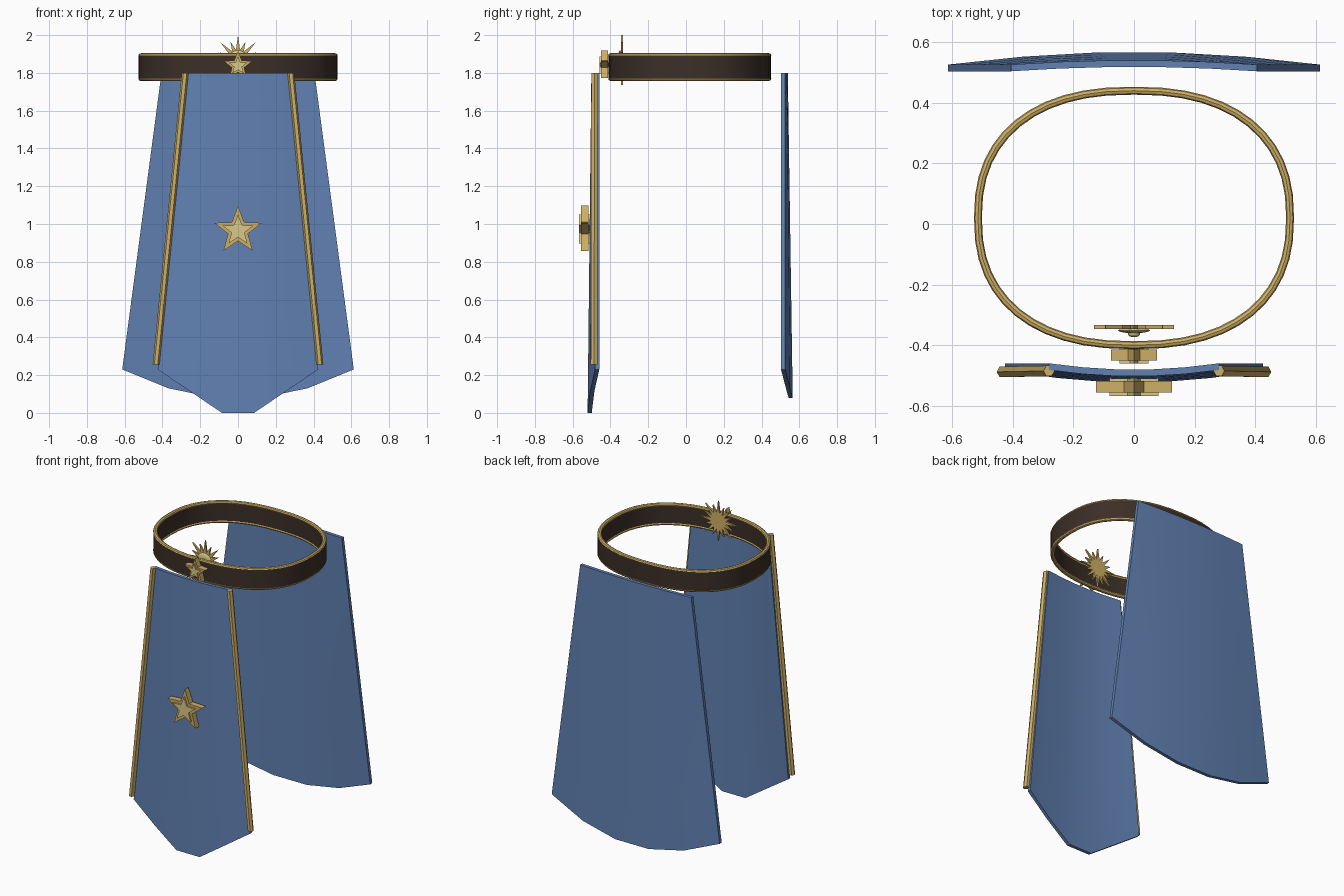
import bpy, bmesh
from math import sin, cos, pi
from mathutils import Vector

if "Cube" in bpy.data.objects:
    bpy.data.objects.remove(bpy.data.objects["Cube"])


def material(name, rgb):
    m = bpy.data.materials.new(name)
    m.diffuse_color = (*rgb, 1)
    m.use_nodes = True
    m.node_tree.nodes["Principled BSDF"].inputs["Base Color"].default_value = m.diffuse_color
    return m


BLUE = material("blue_cloth", (0.12, 0.22, 0.45))
GOLD = material("gold", (0.62, 0.43, 0.13))
PALE = material("pale_gold", (0.70, 0.58, 0.25))
LEATHER = material("leather", (0.045, 0.028, 0.02))


def finish(name, bm, mat, smooth=None):
    bmesh.ops.recalc_face_normals(bm, faces=bm.faces)
    me = bpy.data.meshes.new(name)
    bm.to_mesh(me)
    bm.free()
    me.materials.append(mat)
    ob = bpy.data.objects.new(name, me)
    bpy.context.collection.objects.link(ob)
    if smooth:
        bpy.ops.object.select_all(action='DESELECT')
        ob.select_set(True)
        bpy.context.view_layer.objects.active = ob
        bpy.ops.object.shade_smooth_by_angle(angle=smooth)
    return ob


def loft(bm, rings, close_rings=False, caps=False):
    """Join closed rings of points with quads."""
    vs = [[bm.verts.new(p) for p in r] for r in rings]
    n = len(vs[0])
    for i in range(len(vs) if close_rings else len(vs) - 1):
        a, b = vs[i], vs[(i + 1) % len(vs)]
        for j in range(n):
            k = (j + 1) % n
            bm.faces.new((a[j], a[k], b[k], b[j]))
    if caps:
        bm.faces.new(vs[0])
        bm.faces.new(vs[-1])


# Belt: rounded oval path swept with a small cross-section
def oval_sweep(name, section, mat, n=48):
    bm = bmesh.new()
    rings = []
    for i in range(n):
        a = 2 * pi * i / n
        c, s = cos(a), sin(a)
        e = 2 / 2.35
        ux = abs(c) ** e * (1 if c >= 0 else -1)
        uy = abs(s) ** e * (1 if s >= 0 else -1)
        rings.append([((0.512 + d) * ux, 0.02 + (0.417 + d) * uy, z) for d, z in section])
    loft(bm, rings, close_rings=True)
    return finish(name, bm, mat, 0.6)


oval_sweep("belt_band", [(-0.008, 1.768), (0.014, 1.768), (0.014, 1.892), (-0.008, 1.892)], LEATHER)
for label, z in (("upper", 1.893), ("lower", 1.768)):
    oval_sweep(f"belt_{label}_rim",
               [(0.002 + 0.013 * cos(k * pi / 4), z + 0.011 * sin(k * pi / 4)) for k in range(8)], GOLD)


# Hanging cloth panels: five bowed columns, flaring downwards
def panel(name, top_w, low_w, hem, y_edge, bow_top, bow_low, side, thick=0.022):
    bm = bmesh.new()
    us = (-1, -0.6, -0.2, 0.2, 0.6, 1)
    bow = {1: 0, 0.6: 0.65, 0.2: 1}
    rings = []
    for r in range(5):
        t = r / 4
        front, back = [], []
        for u in us:
            z = 1.8 + (hem[abs(u)] - 1.8) * t
            w = top_w + (low_w - top_w) * t
            y = y_edge + side * bow[abs(u)] * (bow_top + (bow_low - bow_top) * t)
            front.append((u * w, y - thick / 2, z))
            back.append((u * w, y + thick / 2, z))
        rings.append(front + back[::-1])
    loft(bm, rings)
    # strip caps close the top and the hem
    bm.verts.ensure_lookup_table()
    for base in (0, 48):
        for j in range(5):
            bm.faces.new([bm.verts[base + k] for k in (j, j + 1, 10 - j, 11 - j)])
    return finish(name, bm, BLUE, 0.5)


panel("front_panel", 0.28, 0.425, {1: 0.23, 0.6: 0.115, 0.2: 0.0}, -0.47, 0.02, 0.04, -1)
panel("back_panel", 0.405, 0.613, {1: 0.23, 0.6: 0.13, 0.2: 0.08}, 0.514, 0.014, 0.04, 1)

# Hexagonal gold trims along the front panel edges
for label, s in (("left", -1), ("right", 1)):
    bm = bmesh.new()
    loft(bm, [[(s * x + 0.018 * cos(k * pi / 3), y + 0.02 * sin(k * pi / 3), z) for k in range(6)]
              for x, y, z in ((0.28, -0.484, 1.8), (0.434, -0.487, 0.255))], caps=True)
    finish(f"{label}_panel_trim", bm, GOLD)


# Extruded star outlines facing front
def star(name, z, y0, y1, radii, inner, mat, points):
    bm = bmesh.new()
    n = points * 2
    outline = []
    for k in range(n):
        r = inner if k % 2 else radii[(k // 2) % len(radii)]
        a = pi * k / points
        outline.append((r * sin(a), z + r * cos(a)))
    rings = [[bm.verts.new((x, y, h)) for x, h in outline] for y in (y0, y1)]
    mids = [bm.verts.new((0, y, z)) for y in (y0, y1)]
    for k in range(n):
        m = (k + 1) % n
        bm.faces.new((rings[0][k], rings[0][m], rings[1][m], rings[1][k]))
        for ring, mid in zip(rings, mids):
            bm.faces.new((ring[k], ring[m], mid))
    return finish(name, bm, mat)


star("panel_star", 0.965, -0.555, -0.517, [0.132], 0.055, GOLD, 5)
star("panel_star_inlay", 0.965, -0.566, -0.508, [0.085], 0.036, PALE, 5)
star("buckle_star", 1.838, -0.45, -0.414, [0.08], 0.034, GOLD, 5)
star("buckle_star_inlay", 1.838, -0.459, -0.406, [0.05], 0.022, PALE, 5)

# Sunburst inside the belt: spiked plate, disc and central boss
star("sunburst_rays", 1.868, -0.345, -0.333, [0.132, 0.104], 0.055, GOLD, 16)
for name, r, y, depth in (("sunburst_disc", 0.052, -0.35, 0.02), ("sunburst_boss", 0.02, -0.362, 0.022)):
    bm = bmesh.new()
    bmesh.ops.create_uvsphere(bm, u_segments=16, v_segments=8, radius=1)
    for v in bm.verts:
        v.co = Vector((v.co.x * r, y + v.co.z * depth / 2, 1.868 + v.co.y * r))
    finish(name, bm, PALE, 0.8)
